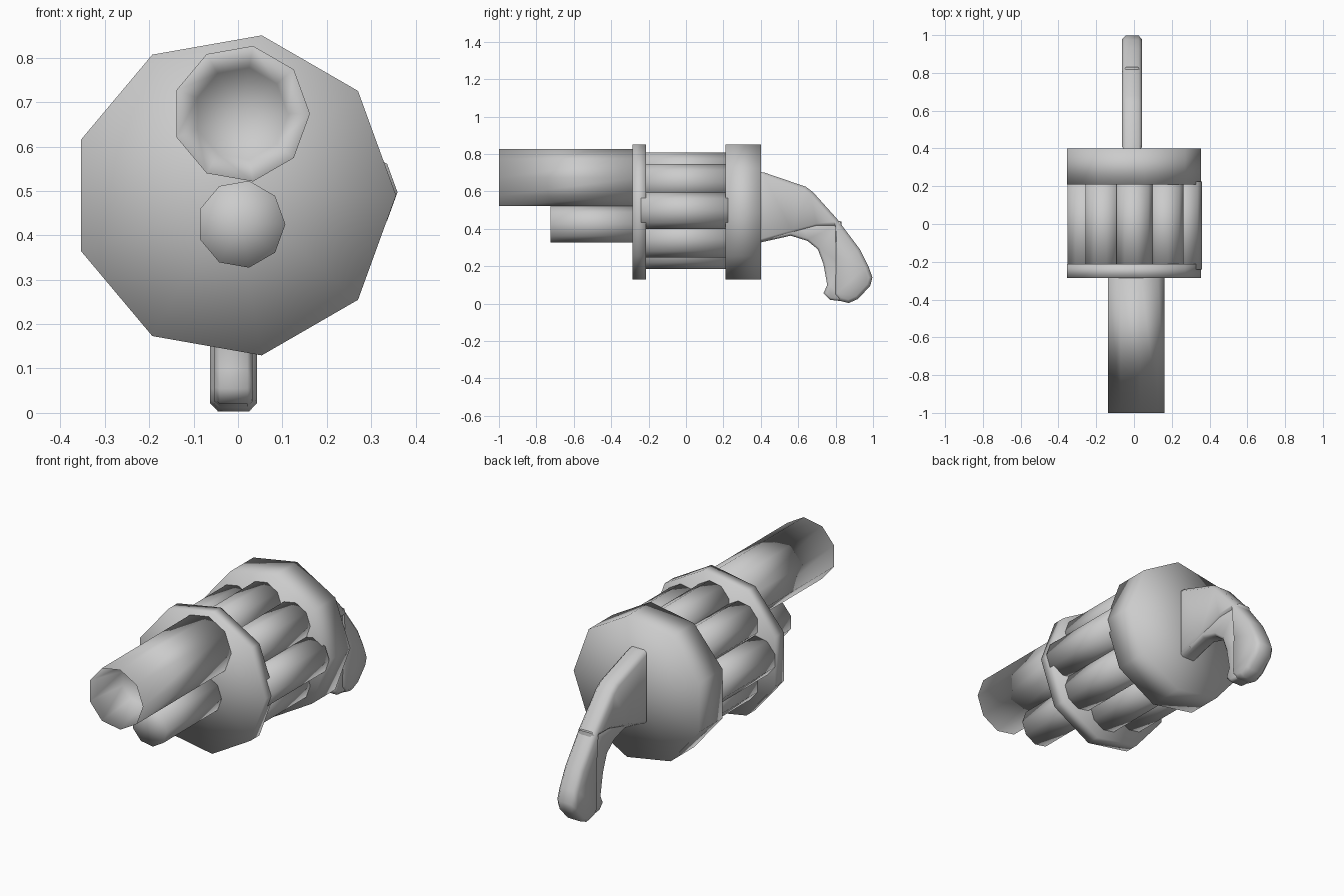
import bpy, bmesh
from math import cos, sin, tau

cube = bpy.data.objects.get("Cube")
if cube:
    bpy.data.objects.remove(cube, do_unlink=True)

SIDES = 9
CX = -0.01

grey = bpy.data.materials.new("plain grey")
grey.use_nodes = True
grey.diffuse_color = (0.6, 0.6, 0.6, 1)
grey.node_tree.nodes["Principled BSDF"].inputs["Base Color"].default_value = (0.6, 0.6, 0.6, 1)


def finish(name, bm, sharp=None):
    """Turn a bmesh into a smooth shaded object."""
    bmesh.ops.recalc_face_normals(bm, faces=bm.faces[:])
    mesh = bpy.data.meshes.new(name)
    bm.to_mesh(mesh)
    bm.free()
    mesh.materials.append(grey)
    mesh.shade_smooth()
    if sharp:
        mesh.set_sharp_from_angle(angle=sharp)
    obj = bpy.data.objects.new(name, mesh)
    bpy.context.collection.objects.link(obj)
    return obj


def turned(name, x, z, rings):
    """Nine-sided solid along y, from (y, radius) rings with fan caps."""
    bm = bmesh.new()
    loops = []
    for y, r in rings:
        loops.append([bm.verts.new((x + r * cos(tau * k / SIDES), y, z + r * sin(tau * k / SIDES)))
                      for k in range(SIDES)])
    for a, b in zip(loops, loops[1:]):
        for k in range(SIDES):
            n = (k + 1) % SIDES
            bm.faces.new((a[k], a[n], b[n], b[k]))
    for loop, (y, r) in ((loops[0], rings[0]), (loops[-1], rings[-1])):
        hub = bm.verts.new((x, y, z))
        for k in range(SIDES):
            bm.faces.new((loop[k], loop[(k + 1) % SIDES], hub))
    return finish(name, bm)


def slab(name, profile, half, chamfer):
    """Side profile (y, z) extruded across x with chamfered rims."""
    bm = bmesh.new()
    core = half - chamfer
    face = bm.faces.new([bm.verts.new((CX - core, y, z)) for y, z in profile])
    new = bmesh.ops.extrude_face_region(bm, geom=[face], use_keep_orig=True)["geom"]
    bmesh.ops.translate(bm, vec=(2 * core, 0, 0),
                        verts=[g for g in new if isinstance(g, bmesh.types.BMVert)])
    bmesh.ops.recalc_face_normals(bm, faces=bm.faces[:])
    caps = [f for f in bm.faces if abs(f.normal.x) > 0.9]
    bmesh.ops.inset_region(bm, faces=caps, thickness=chamfer, depth=chamfer, use_even_offset=True)
    bmesh.ops.triangulate(bm, faces=[f for f in bm.faces if len(f.verts) > 4])
    return finish(name, bm, sharp=0.9)


# Barrels: the main one has a tapering bore
turned("main_barrel", 0.007, 0.674, [(-0.8, 0.105), (-1.0, 0.155), (-0.25, 0.155)])
turned("lower_barrel", 0.0075, 0.425, [(-0.725, 0.0993), (-0.25, 0.0993)])

# End plates of the drum
turned("front_plate", CX, 0.49, [(-0.285, 0.366), (-0.213, 0.366)])
turned("rear_plate", CX, 0.49, [(0.21, 0.366), (0.4, 0.366)])

# Ring of eight chambers, slightly wider than tall
for i in range(8):
    a = tau * i / 8
    squash = 0.885 if i % 2 else 1.0
    turned(f"chamber_{i + 1}", 0.26 * squash * cos(a), 0.497 + 0.213 * squash ** -0.1 * sin(a),
           [(-0.24, 0.0993), (0.225, 0.0993)])

# Curved grip, with a narrower web along its front edge
back = [(0.39, 0.705), (0.42, 0.70), (0.64, 0.625), (0.68, 0.595), (0.81, 0.45), (0.93, 0.29),
        (0.975, 0.2), (0.997, 0.14), (0.985, 0.095), (0.92, 0.025), (0.87, 0.003)]
slab("grip", back + [(0.82, 0.015), (0.79, 0.05), (0.795, 0.25), (0.79, 0.41), (0.7, 0.41),
                     (0.57, 0.375), (0.39, 0.325)], 0.053, 0.018)
slab("grip_web", [(0.39, 0.4), (0.6, 0.45), (0.83, 0.44), (0.85, 0.2), (0.86, 0.01), (0.77, 0.02),
                  (0.735, 0.055), (0.755, 0.1), (0.735, 0.21), (0.705, 0.29), (0.65, 0.335),
                  (0.56, 0.363), (0.39, 0.325)], 0.043, 0.012)
